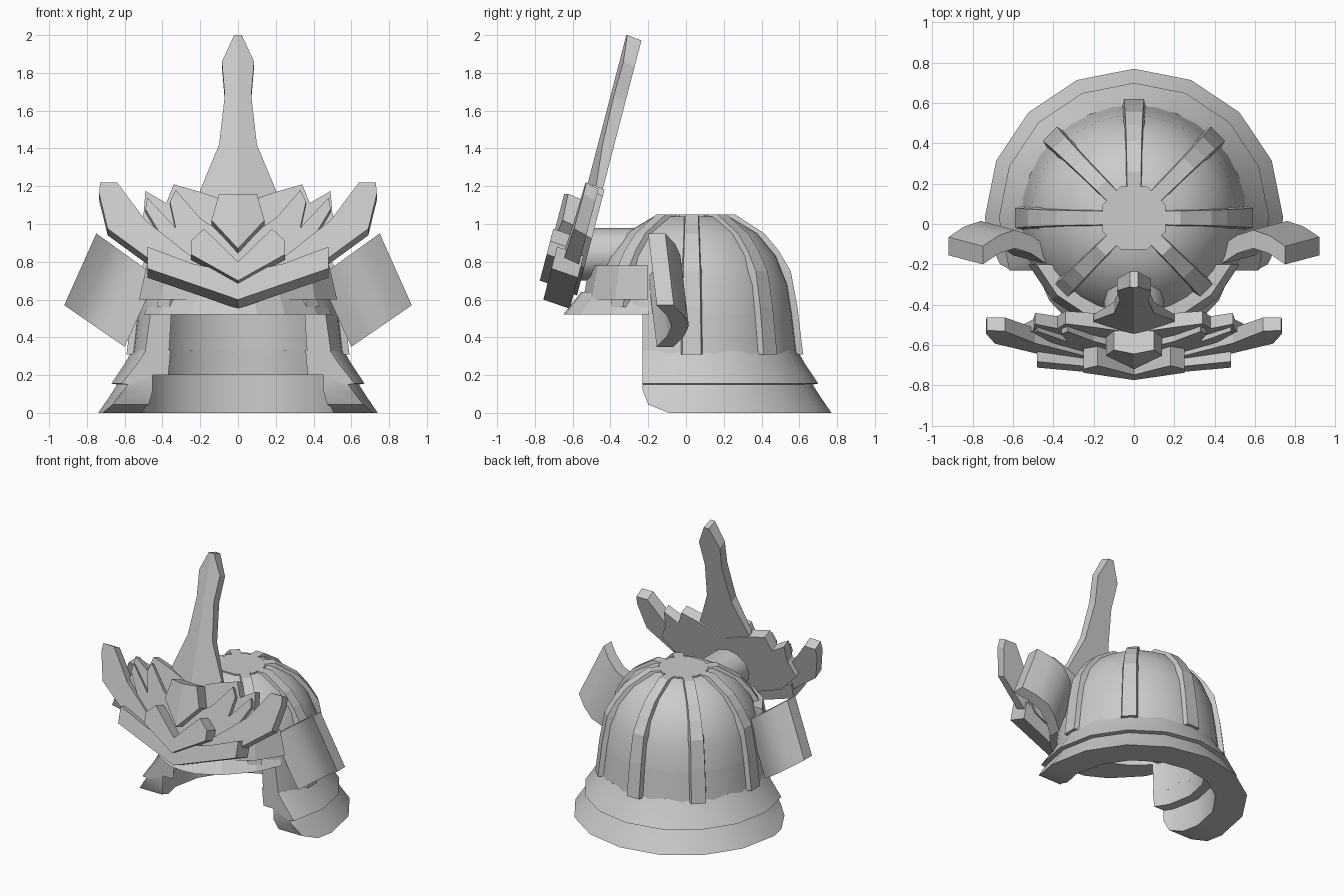
import bpy, bmesh
from math import sin, cos, pi, radians
from mathutils import Vector

if "Cube" in bpy.data.objects:
    bpy.data.objects.remove(bpy.data.objects["Cube"], do_unlink=True)

GREY = (0.6, 0.6, 0.6, 1)
mat = bpy.data.materials.new("plain grey")
mat.use_nodes = True
mat.diffuse_color = GREY
mat.node_tree.nodes["Principled BSDF"].inputs["Base Color"].default_value = GREY

CENTRE_Y = 0.03   # axis of the helmet bowl
TILT = 0.26       # backward lean of the crest


def finish(name, bm, smooth=False):
    bmesh.ops.recalc_face_normals(bm, faces=bm.faces[:])
    mesh = bpy.data.meshes.new(name)
    bm.to_mesh(mesh)
    bm.free()
    mesh.materials.append(mat)
    obj = bpy.data.objects.new(name, mesh)
    bpy.context.collection.objects.link(obj)
    if smooth:
        bpy.ops.object.select_all(action='DESELECT')
        obj.select_set(True)
        bpy.context.view_layer.objects.active = obj
        bpy.ops.object.shade_smooth_by_angle(angle=radians(35))
    return obj


def loft(rings, wrap=False):
    """Skin closed rings of points; cap the ends unless wrapped."""
    bm = bmesh.new()
    vs = [[bm.verts.new(p) for p in ring] for ring in rings]
    pairs = list(zip(vs, vs[1:])) + ([(vs[-1], vs[0])] if wrap else [])
    for a, b in pairs:
        for i in range(len(a)):
            j = (i + 1) % len(a)
            bm.faces.new((a[i], a[j], b[j], b[i]))
    if not wrap:
        bm.faces.new(vs[0])
        bm.faces.new(vs[-1])
    return bm


def revolve(section, steps):
    """Turn a closed (radius, z) section around the bowl axis."""
    angles = [2 * pi * i / steps for i in range(steps)]
    return loft([[(r * cos(a), CENTRE_Y + r * sin(a), z) for r, z in section]
                 for a in angles], wrap=True)


def cut(bm, point, normal):
    """Remove what lies on the normal side of a plane and close the hole."""
    geom = bm.verts[:] + bm.edges[:] + bm.faces[:]
    res = bmesh.ops.bisect_plane(bm, geom=geom, plane_co=point,
                                 plane_no=normal, clear_outer=True)
    edges = [e for e in res["geom_cut"] if isinstance(e, bmesh.types.BMEdge)]
    bmesh.ops.holes_fill(bm, edges=edges)


def crest_plate(name, half, offset, depth, ridge=0.0):
    """Mirrored plate in the leaning crest plane, ridged along the middle."""
    bm = bmesh.new()

    def skin(side, back):
        out = []
        for x, z in half:
            y = -0.68 + TILT * (z - 0.6) + offset
            y += depth if back else ridge * x
            out.append(bm.verts.new((side * x, y, z - (0.35 * depth if back else 0))))
        bm.faces.new(out)
        return out

    for side in (1, -1):
        front, back = skin(side, False), skin(side, True)
        for i in range(len(half) - 1):
            bm.faces.new((front[i], front[i + 1], back[i + 1], back[i]))
    bmesh.ops.remove_doubles(bm, verts=bm.verts[:], dist=0.0005)
    return finish(name, bm)


# Bowl: hollow dome, its rear skirt and the flat cap
finish("bowl", revolve([(0.01, 1.04), (0.2, 1.04), (0.35, 0.95), (0.45, 0.83), (0.51, 0.68),
                        (0.535, 0.52), (0.44, 0.52), (0.4, 0.75), (0.25, 0.92), (0.01, 0.95)], 32), True)
skirt = revolve([(0.535, 0.52), (0.56, 0.31), (0.45, 0.31), (0.44, 0.52)], 32)
cut(skirt, (0, -0.23, 0), (0, -1, 0))
finish("bowl_skirt", skirt, True)
cap = [(0.17 * cos(i * pi / 4 + pi / 8), CENTRE_Y + 0.17 * sin(i * pi / 4 + pi / 8)) for i in range(8)]
finish("bowl_cap", loft([[(x, y, z) for x, y in cap] for z in (1.0, 1.05)]))

# Ribs running down the bowl; the two front ones stop at the brim
RIB = [(0.08, 1.05), (0.23, 1.05), (0.385, 0.95), (0.46, 0.86), (0.525, 0.75), (0.56, 0.56), (0.59, 0.31)]
for k in range(-1, 6):
    a = k * pi / 4
    out, side = Vector((cos(a), sin(a), 0)), Vector((-sin(a), cos(a), 0))
    path = RIB[:-1] if k in (-1, 5) else RIB
    rings = []
    for i, (r, z) in enumerate(path):
        w = 0.032 + 0.003 * i
        mid = Vector((0, CENTRE_Y, z))
        low = Vector((0, 0, -0.05 if i < 4 else 0))
        rings.append([mid + out * r + side * w, mid + out * r - side * w,
                      mid + out * (r - 0.06) - side * (w + 0.012) + low,
                      mid + out * (r - 0.06) + side * (w + 0.012) + low])
    finish("rib_%d" % (k + 2), loft(rings))

# Neck guard: two flared tiers, cut flat in front with a rounded lower corner
guard = revolve([(0.56, 0.33), (0.6, 0.26), (0.67, 0.155), (0.64, 0.15), (0.685, 0.08), (0.74, 0.0),
                 (0.53, 0.0), (0.53, 0.2), (0.46, 0.2), (0.45, 0.33)], 16)
cut(guard, (0, -0.23, 0), (0, -1, 0))
cut(guard, (0, -0.23, 0.12), (0, -1, -0.4))
cut(guard, (0, -0.19, 0.04), (0, -0.4, -1))
finish("neck_guard", guard, True)

# Brim with a raised brow band above it
half_brim = [(0.5, -0.2), (0.42, -0.38), (0.25, -0.56), (0.1, -0.64)]
plan = half_brim + [(0, -0.65)] + [(-x, y) for x, y in reversed(half_brim)]


def brim_ring(s, z):
    return [(x * s, CENTRE_Y + (y - CENTRE_Y) * s, z) for x, y in plan]


finish("brim", loft([brim_ring(0.8, 0.52), brim_ring(1, 0.52), brim_ring(0.86, 0.64),
                     brim_ring(0.76, 0.64)], wrap=True))
brow = revolve([(0.575, 0.6), (0.54, 0.78), (0.46, 0.78), (0.48, 0.6)], 16)
cut(brow, (0, -0.2, 0), (0, 1, 0))
finish("brow_band", brow)

# Round mount joining the bowl and the crest
ring = [(0.15 * cos(i * pi / 6), 0.84 + 0.14 * sin(i * pi / 6)) for i in range(12)]
finish("crest_mount", loft([[(x, y, z) for x, z in ring] for y in (-0.56, -0.25)]), True)

# Side plates: bent panels that splay outward towards the bottom
for side, label in ((1, "left"), (-1, "right")):
    rings = []
    for inner, outer, ends, bend in (((0.43, 0.72), (0.75, 0.95), -0.2, 0.08),
                                     ((0.60, 0.35), (0.92, 0.57), -0.155, 0.08)):
        front = []
        for i in range(5):
            t = i / 4
            x = inner[0] + (outer[0] - inner[0]) * t
            z = inner[1] + (outer[1] - inner[1]) * t
            front.append(Vector((side * x, ends + bend * (1 - abs(2 * t - 1) ** 1.6), z)))
        rings.append(front + [p + Vector((0, 0.09, 0)) for p in reversed(front)])
    finish("side_plate_" + label, loft(rings), True)

# Crest: tall horn, feather fan, swept wings, lower chevrons and gem
crest_plate("crest_horn", [(0, 2.0), (0.02, 2.0), (0.085, 1.86), (0.07, 1.68), (0.1, 1.42),
                           (0.2, 1.18), (0.2, 0.9), (0, 0.75)], 0, 0.08, 0.25)
crest_plate("crest_fan", [(0, 1.1), (0.2, 1.17), (0.34, 1.21), (0.38, 1.11), (0.49, 1.175), (0.5, 1.05),
                          (0.55, 0.95), (0.4, 0.8), (0, 0.65)], 0.01, 0.08, 0.05)
crest_plate("crest_inner_feathers", [(0, 0.9), (0.2, 1.03), (0.33, 1.18), (0.36, 1.12), (0.33, 0.98),
                                     (0.48, 1.14), (0.49, 1.08), (0.36, 0.86), (0, 0.7)], -0.03, 0.06, 0.08)
crest_plate("crest_wings", [(0, 0.72), (0.25, 0.83), (0.49, 1.02), (0.64, 1.22), (0.73, 1.22),
                            (0.735, 1.16), (0.69, 0.975), (0.45, 0.8), (0, 0.62)], -0.045, 0.1, 0.05)
crest_plate("crest_lower_chevron", [(0, 0.74), (0.24, 0.79), (0.48, 0.88), (0.48, 0.765), (0, 0.6)],
            -0.075, 0.14)
crest_plate("crest_upper_chevron", [(0, 0.8), (0.18, 0.975), (0.25, 0.91), (0.25, 0.84), (0, 0.7)],
            -0.12, 0.11)
crest_plate("crest_gem", [(0, 1.16), (0.1, 1.16), (0.14, 1.02), (0, 0.87)], -0.11, 0.13, 0.2)
